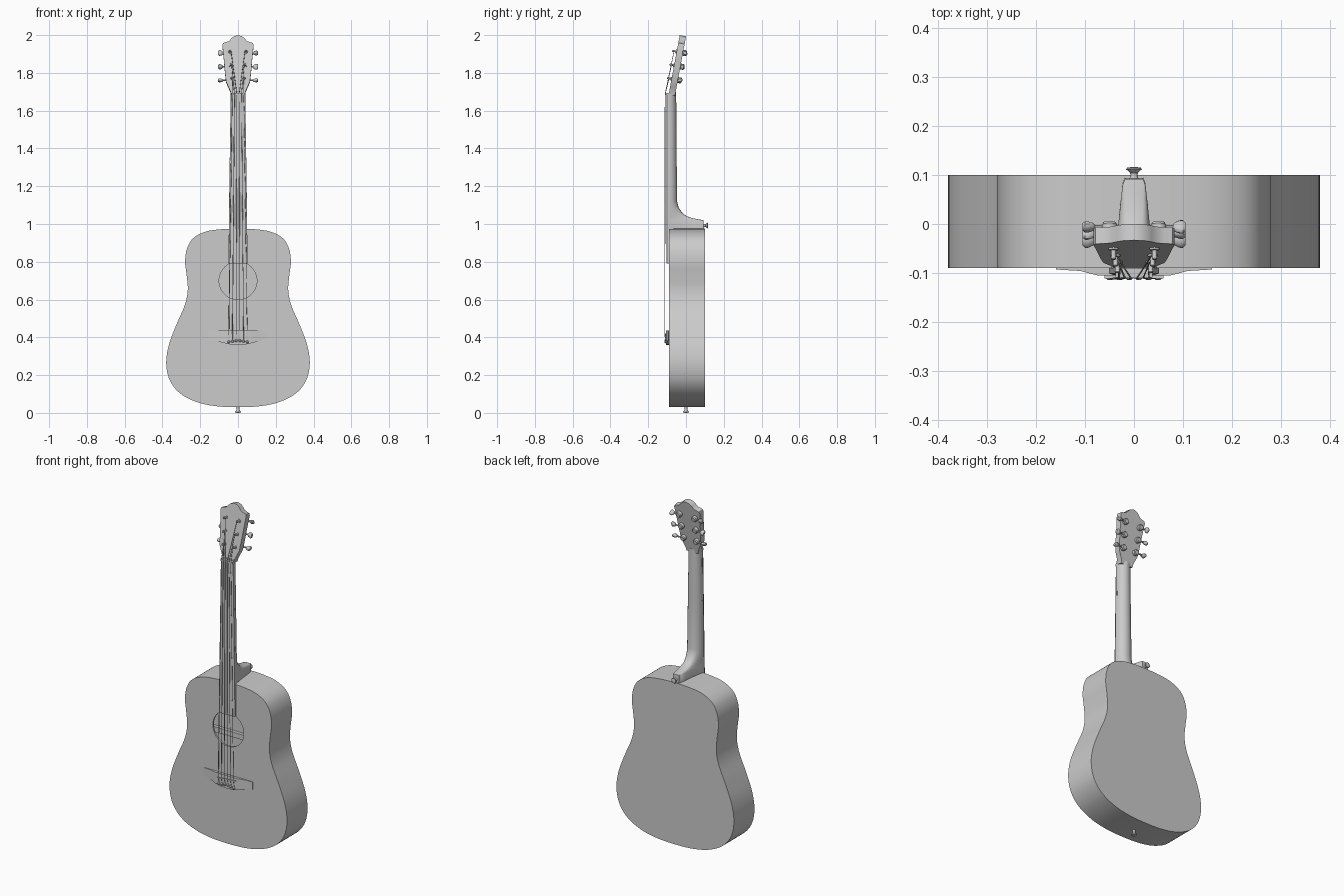
import bpy, bmesh, math
from mathutils import Matrix, Vector

if "Cube" in bpy.data.objects:
    bpy.data.objects.remove(bpy.data.objects["Cube"])


def loft(name, rings, mat=Matrix(), angle=35):
    """Skin a list of equal-length closed rings and cap both ends."""
    bm = bmesh.new()
    vs = [[bm.verts.new(mat @ Vector(p)) for p in r] for r in rings]
    n = len(rings[0])
    for a, b in zip(vs, vs[1:]):
        for i in range(n):
            j = (i + 1) % n
            bm.faces.new((a[i], a[j], b[j], b[i]))
    bm.faces.new(vs[0])
    bm.faces.new(vs[-1])
    bmesh.ops.recalc_face_normals(bm, faces=bm.faces)
    me = bpy.data.meshes.new(name)
    bm.to_mesh(me)
    bm.free()
    ob = bpy.data.objects.new(name, me)
    bpy.context.collection.objects.link(ob)
    smooth(ob, angle)
    return ob


def select(ob):
    bpy.ops.object.select_all(action='DESELECT')
    ob.select_set(True)
    bpy.context.view_layer.objects.active = ob


def smooth(ob, angle=35):
    select(ob)
    bpy.ops.object.shade_smooth_by_angle(angle=math.radians(angle))


def prism(name, outline, y0, y1, mat=Matrix()):
    return loft(name, [[(x, y, z) for x, z in outline] for y in (y0, y1)], mat)


def box(name, x0, x1, y0, y1, z0, z1):
    return prism(name, [(x0, z0), (x1, z0), (x1, z1), (x0, z1)], y0, y1)


def lathe(name, prof, base, axis, mat=Matrix(), n=16, squash=1, spin=0):
    """Turn (radius, height) pairs around an axis starting at base."""
    rot = Vector(axis).to_track_quat('Z', 'Y').to_matrix().to_4x4()
    m = mat @ Matrix.Translation(base) @ rot @ Matrix.Rotation(spin, 4, 'Z')
    a = [2 * math.pi * i / n for i in range(n)]
    return loft(name, [[(r * math.cos(t), r * squash * math.sin(t), h) for t in a]
                       for r, h in prof], m)


def tube(name, pts, r):
    cu = bpy.data.curves.new(name, 'CURVE')
    cu.dimensions = '3D'
    cu.bevel_depth = r
    cu.bevel_resolution = 1
    cu.use_fill_caps = True
    sp = cu.splines.new('POLY')
    sp.points.add(len(pts) - 1)
    for p, q in zip(sp.points, pts):
        p.co = (*q, 1)
    ob = bpy.data.objects.new(name, cu)
    bpy.context.collection.objects.link(ob)
    select(ob)
    bpy.ops.object.convert(target='MESH')


def spline(pts, steps):
    """Closed Catmull-Rom curve through 2D points."""
    out, n = [], len(pts)
    for i in range(n):
        p0, p1, p2, p3 = (Vector(pts[(i + k) % n]) for k in (-1, 0, 1, 2))
        for s in range(steps):
            t = s / steps
            out.append(tuple(0.5 * (2 * p1 + (p2 - p0) * t + (2 * p0 - 5 * p1 + 4 * p2 - p3) * t * t
                                    + (3 * p1 - p0 - 3 * p2 + p3) * t ** 3)))
    return out


def mirrored(half):
    """Half outline from x=0 to x=0, completed on the other side."""
    return half + [(-x, z) for x, z in reversed(half) if x > 0]


def cut(ob, cutter):
    cutter.hide_render = True
    m = ob.modifiers.new('cut', 'BOOLEAN')
    m.operation, m.solver, m.object = 'DIFFERENCE', 'EXACT', cutter
    select(ob)
    bpy.ops.object.modifier_apply(modifier=m.name)
    bpy.data.objects.remove(cutter)


# Hollow body with sound hole
half = [(0, .03), (.12, .036), (.22, .058), (.305, .102), (.36, .17), (.38, .26),
        (.366, .36), (.325, .47), (.282, .57), (.266, .65), (.272, .73), (.28, .80),
        (.27, .87), (.237, .925), (.17, .96), (.08, .973), (0, .975)]
outline = spline(mirrored(half), 5)
body = prism('body', outline, -.09, .10)
cut(body, prism('cavity', [(x * .965, .5 + (z - .5) * .972) for x, z in outline], -.08, .09))
cut(body, lathe('hole', [(.1, 0), (.1, .06)], (0, -.12, .70), (0, 1, 0), n=48))
smooth(body)
box('back_brace', -.26, .26, .07, .091, .57, .60)

# Neck flowing into the heel
heel = [(1, 0), (.82, .25), (.68, .5), (.58, .75), (.5, .93), (.4, 1), (0, 1)]
rings = []
for z, w, back, k in [(1.70, .038, -.052, 0), (1.4, .043, -.05, 0), (1.12, .047, -.047, 0),
                      (1.09, .047, -.04, .1), (1.062, .047, -.022, .3), (1.043, .047, .0, .6),
                      (1.032, .047, .03, .8), (1.026, .047, .06, 1), (1.02, .047, .092, 1),
                      (.965, .047, .095, 1)]:
    side = []
    for i, (hx, hy) in enumerate(heel):
        a = i * math.pi / 12
        fx, fy = (1 - k) * math.cos(a) + k * hx, (1 - k) * math.sin(a) + k * hy
        side.append((w * max(fx, 0), -.091 + (back + .091) * fy))
    side[-1] = (0, side[-1][1])
    rings.append([(x, y, z) for x, y in side + [(-x, y) for x, y in side[-2::-1]]])
loft('neck', rings)

# Fretboard and nut
loft('fretboard', [[(-w, -.089, z), (-w, -.101, z), (-w * .85, -.104, z),
                    (w * .85, -.104, z), (w, -.101, z), (w, -.089, z)]
                   for z, w in ((.79, .051), (1.683, .039))])
box('nut', -.038, .038, -.109, -.085, 1.682, 1.694)

# Headstock, tilted back
H = Matrix.Translation((0, -.092, 1.685)) @ Matrix.Rotation(-.185, 4, 'X')
head = [(.038, 0), (.041, .02), (.052, .045), (.063, .07), (.069, .12), (.075, .19), (.083, .268),
        (.079, .278), (.062, .283), (.046, .289), (.036, .302), (.022, .314), (0, .32)]
prism('headstock', head + [(-x, z) for x, z in reversed(head[:-1])], 0, .034, H)

# Tuners: post, gear housing, shaft and button
posts = {}
for s, label in ((-1, 'left'), (1, 'right')):
    for i, u in enumerate((.085, .158, .232)):
        px = s * (.034 + .004 * i)
        tag = f'{label}_{i + 1}'
        posts[s, i] = H @ Vector((px, -.014, u))
        lathe('tuner_post_' + tag, [(.010, .002), (.010, -.004), (.0055, -.005), (.0045, -.014),
                                    (.0055, -.022), (.004, -.024)], (px, 0, u), (0, 1, 0), H, 12)
        lathe('tuner_housing_' + tag, [(.016, 0), (.016, .017), (.012, .022)],
              (s * (.042 + .004 * i), .032, u), (0, 1, 0), H, 14)
        lathe('tuner_shaft_' + tag, [(.0045, 0), (.0045, .045)],
              (s * .045, .044, u), (s, 0, 0), H, 10)
        lathe('tuner_button_' + tag, [(.006, 0), (.011, .003), (.016, .014), (.016, .02), (.011, .025)],
              (s * .08, .044, u), (s, 0, 0), H, 14, .65, 1.1 * i + .4 * s)

# Bridge with thin wings, saddle
stations = [(.16, .003, .392), (.11, .006, .38), (.075, .015, .37), (.04, .016, .362), (0, .016, .36)]
full = [(-x, t, z) for x, t, z in stations] + stations[-2::-1]
loft('bridge', [[(x, -.088, .435), (x, -.09 - t, .435), (x, -.09 - t, z), (x, -.088, z)]
                for x, t, z in full])
prism('saddle', [(-.06, .405), (.06, .415), (.06, .421), (-.06, .411)], -.111, -.10)

# Strings and bridge pins
for i in range(6):
    f = (i - 2.5) / 2.5
    s = -1 if f < 0 else 1
    k = i if s < 0 else 5 - i
    z = .378 + .008 * (1 - abs(f)) - .002
    lathe(f'bridge_pin_{i + 1}', [(.004, 0), (.004, .014), (.008, .016), (.008, .019), (.004, .023)],
          (f * .049, -.092, z), (0, -1, 0), n=12)
    post = posts[s, k] - Vector((s * .005, 0, 0))
    tube(f'string_{i + 1}', [(f * .049, -.104, z + .004), (f * .049, -.1125, .413 + f * .004),
                             (f * .031, -.1105, 1.688), post], .0022 - .0002 * i)

# Strap buttons at heel and base
strap = [(.010, -.004), (.007, .006), (.008, .014), (.016, .024), (.014, .028), (.006, .03)]
lathe('base_strap_button', strap, (0, 0, .03), (0, 0, -1))
lathe('heel_strap_button', [(r, h * .75) for r, h in strap], (0, .094, .992), (0, 1, 0))
